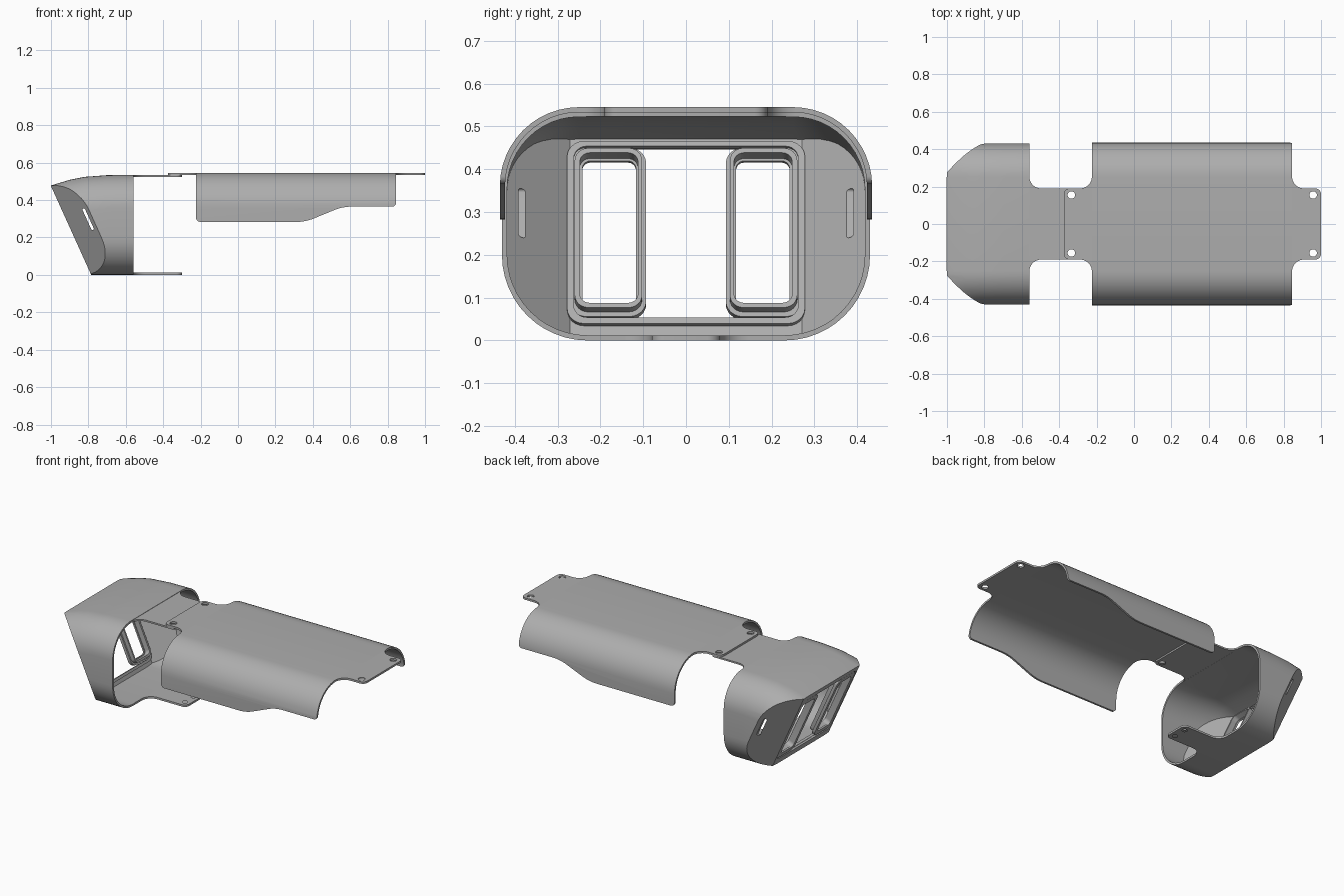
import bpy, bmesh, math
from mathutils import Vector, Matrix

if "Cube" in bpy.data.objects:
    bpy.data.objects.remove(bpy.data.objects["Cube"])

grey = bpy.data.materials.new("plain_grey")
grey.use_nodes = True
grey.diffuse_color = (0.42, 0.42, 0.42, 1)
grey.node_tree.nodes["Principled BSDF"].inputs["Base Color"].default_value = grey.diffuse_color

WALL = 0.012
# Frame of the slanted mouth: x runs inward, z runs up the slope
inward = Vector((0.475, 0, 0.215)).normalized()
slope = Vector((-inward.z, 0, inward.x))
foot = Vector((-0.785, 0, 0))
mouth = Matrix((inward, Vector((0, 1, 0)), slope)).transposed().to_4x4()
mouth.translation = foot


def rounded(corners, seg=12):
    """Closed 2D outline from (a, b, radius) corners, convex or concave."""
    pts, n = [], len(corners)
    for i, (a, b, r) in enumerate(corners):
        p = Vector((a, b))
        if r <= 0:
            pts.append(p)
            continue
        u = (Vector(corners[i - 1][:2]) - p).normalized()
        v = (Vector(corners[(i + 1) % n][:2]) - p).normalized()
        half = u.angle(v) / 2
        c = p + (u + v).normalized() * r / math.sin(half)
        s, e = (p + w * r / math.tan(half) - c for w in (u, v))
        phi = math.pi - 2 * half
        for k in range(seg + 1):
            t = k / seg * phi
            pts.append(c + (s * math.sin(phi - t) + e * math.sin(t)) / math.sin(phi))
    return pts


def rect(y0, y1, z0, z1, r, seg=6):
    return rounded([(y0, z0, r), (y1, z0, r), (y1, z1, r), (y0, z1, r)], seg)


def in_x(pts, x):
    return [Vector((x, p.x, p.y)) for p in pts]


def in_y(pts, y):
    return [Vector((p.x, y, p.y)) for p in pts]


def in_z(pts, z):
    return [Vector((p.x, p.y, z)) for p in pts]


def loft(name, loops, cyclic=False, matrix=None, planes=()):
    """Skin a row of loops; capped, or closed on itself; then trimmed by planes."""
    bm = bmesh.new()
    rows = [[bm.verts.new(p) for p in loop] for loop in loops]
    n = len(rows[0])
    pairs = list(zip(rows, rows[1:])) + ([(rows[-1], rows[0])] if cyclic else [])
    for a, b in pairs:
        for i in range(n):
            j = (i + 1) % n
            bm.faces.new((a[i], a[j], b[j], b[i]))
    if not cyclic:
        bm.faces.new(rows[0])
        bm.faces.new(rows[-1])
    for co, no in planes:
        cut = bmesh.ops.bisect_plane(bm, geom=bm.verts[:] + bm.edges[:] + bm.faces[:],
                                     dist=1e-6, plane_co=co, plane_no=no, clear_outer=True)
        edges = [e for e in cut["geom_cut"] if isinstance(e, bmesh.types.BMEdge)]
        bmesh.ops.holes_fill(bm, edges=edges, sides=0)
    if matrix:
        bm.transform(matrix)
    bmesh.ops.recalc_face_normals(bm, faces=bm.faces[:])
    me = bpy.data.meshes.new(name)
    bm.to_mesh(me)
    bm.free()
    me.materials.append(grey)
    ob = bpy.data.objects.new(name, me)
    bpy.context.collection.objects.link(ob)
    return ob


def boolean(ob, cutter, operation="DIFFERENCE"):
    mod = ob.modifiers.new("cut", "BOOLEAN")
    mod.operation, mod.object, mod.solver = operation, cutter, "EXACT"
    bpy.context.view_layer.objects.active = ob
    bpy.ops.object.modifier_apply(modifier=mod.name)
    bpy.data.objects.remove(cutter)


def tab(name, root, end, half, z0, z1, hole_x, hole_y):
    """Flat screw tab with flared root, rounded tip and two holes."""
    flare = half + 0.065
    side = [(root, flare, 0), (root, half, 0.064), (end, half, 0.03)]
    outline = rounded(side + [(x, -y, r) for x, y, r in reversed(side)], 8)
    ob = loft(name, [in_z(outline, z0), in_z(outline, z1)])
    for y in (-hole_y, hole_y):
        r = 0.02 if half > 0.1 else 0.015
        ring = [Vector((hole_x + r * math.cos(a * math.pi / 12),
                        y + r * math.sin(a * math.pi / 12))) for a in range(24)]
        boolean(ob, loft("hole", [in_z(ring, z0 - 0.1), in_z(ring, z1 + 0.1)]))
    return ob


def head_solid(name, inset, back):
    """Rounded tube with falling roof, trimmed by the mouth and both cheeks."""
    loops = []
    for x, top in ((-1.05, 0.458), (-1.0, 0.478), (-0.9, 0.508), (-0.82, 0.524),
                   (-0.7, 0.533), (back, 0.535)):
        w, lo, hi = 0.43 - inset, inset, top - inset
        rt, rb = 0.18 - inset, 0.2 - inset
        loops.append(in_x(rounded([(-w, lo, rb), (w, lo, rb), (w, hi, rt), (-w, hi, rt)]), x))
    planes = [(foot + inward * inset, -inward)]
    for s in (-1, 1):
        no = (Vector((0, s, 0)) - inward * 1.17).normalized()
        planes.append((foot + Vector((0, s * 0.275, 0)) - no * inset, no))
    return loft(name, loops, planes=planes)


# Hollow head with a wide mouth and a slot in each cheek
head = head_solid("head_shell", 0, -0.56)
boolean(head, head_solid("head_cavity", WALL, -0.5))
opening = rect(-0.265, 0.265, 0.045, 0.49, 0.03)
boolean(head, loft("mouth_cutter", [in_x(opening, -0.1), in_x(opening, 0.03)], matrix=mouth))
slot = rect(0.101, 0.115, 0.215, 0.34, 0.0069)
boolean(head, loft("slot_cutter", [in_y(slot, -0.6), in_y(slot, 0.6)], matrix=mouth))


def ring(name, sections):
    """Rectangular frame; sections are (y0, y1, z0, z1, radius, depth)."""
    return loft(name, [in_x(rect(*s[:5]), s[5]) for s in sections], True, mouth)


# Lip around the mouth
ring("mouth_lip", [(-0.278, 0.278, 0.032, 0.5, 0.04, 0.011), (-0.278, 0.278, 0.032, 0.5, 0.04, 0.025),
                   (-0.262, 0.262, 0.048, 0.487, 0.03, 0.025), (-0.262, 0.262, 0.048, 0.487, 0.03, 0.011)])

# Two stepped window frames
for side, s in (("left", 1), ("right", -1)):
    steps = [(0.0, 0.002), (0.0, 0.02), (0.012, 0.02), (0.012, 0.045),
             (0.024, 0.045), (0.024, 0.012), (0.03, 0.012), (0.03, 0.002)]
    sections = []
    for g, d in steps:
        a, b = sorted((s * (0.093 + g * 0.8), s * (0.272 - g)))
        sections.append((a, b, 0.052 + g, 0.485 - g, 0.04 - g * 0.7, d))
    ring(side + "_window_frame", sections)

# Head tabs, above and below
tab("head_top_tab", -0.56, -0.3, 0.19, 0.523, 0.533, -0.335, 0.155)
tab("head_bottom_tab", -0.56, -0.3, 0.08, 0.0, WALL, -0.335, 0.042)

# Long bent cover with a stepped lower edge
w, t, r = 0.435, 0.545, 0.185
w2, t2, r2 = w - WALL, t - WALL, r - WALL
bend = rounded([(-w, 0.2, 0), (-w, t, r), (w, t, r), (w, 0.2, 0),
                (w2, 0.2, 0), (w2, t2, r2), (-w2, t2, r2), (-w2, 0.2, 0)])
cover = loft("cover", [in_x(bend, -0.3), in_x(bend, 0.95)])
keep = rounded([(-0.225, 0.6, 0), (-0.225, 0.283, 0.025), (0.36, 0.283, 0.25),
                (0.56, 0.365, 0.25), (0.845, 0.365, 0.02), (0.845, 0.6, 0)], 8)
boolean(cover, loft("edge_cutter", [in_y(keep, -0.6), in_y(keep, 0.6)]), "INTERSECT")
tab("cover_front_tab", -0.225, -0.375, 0.19, t2, t, -0.335, 0.155)
tab("cover_rear_tab", 0.845, 1.0, 0.19, t2, t, 0.958, 0.155)

# Smooth bends, crisp edges
bpy.ops.object.select_all(action="DESELECT")
for ob in bpy.context.collection.objects:
    if ob.type == "MESH" and ob.data.materials and ob.data.materials[0] == grey:
        ob.select_set(True)
        bpy.context.view_layer.objects.active = ob
bpy.ops.object.shade_smooth_by_angle(angle=math.radians(30))
